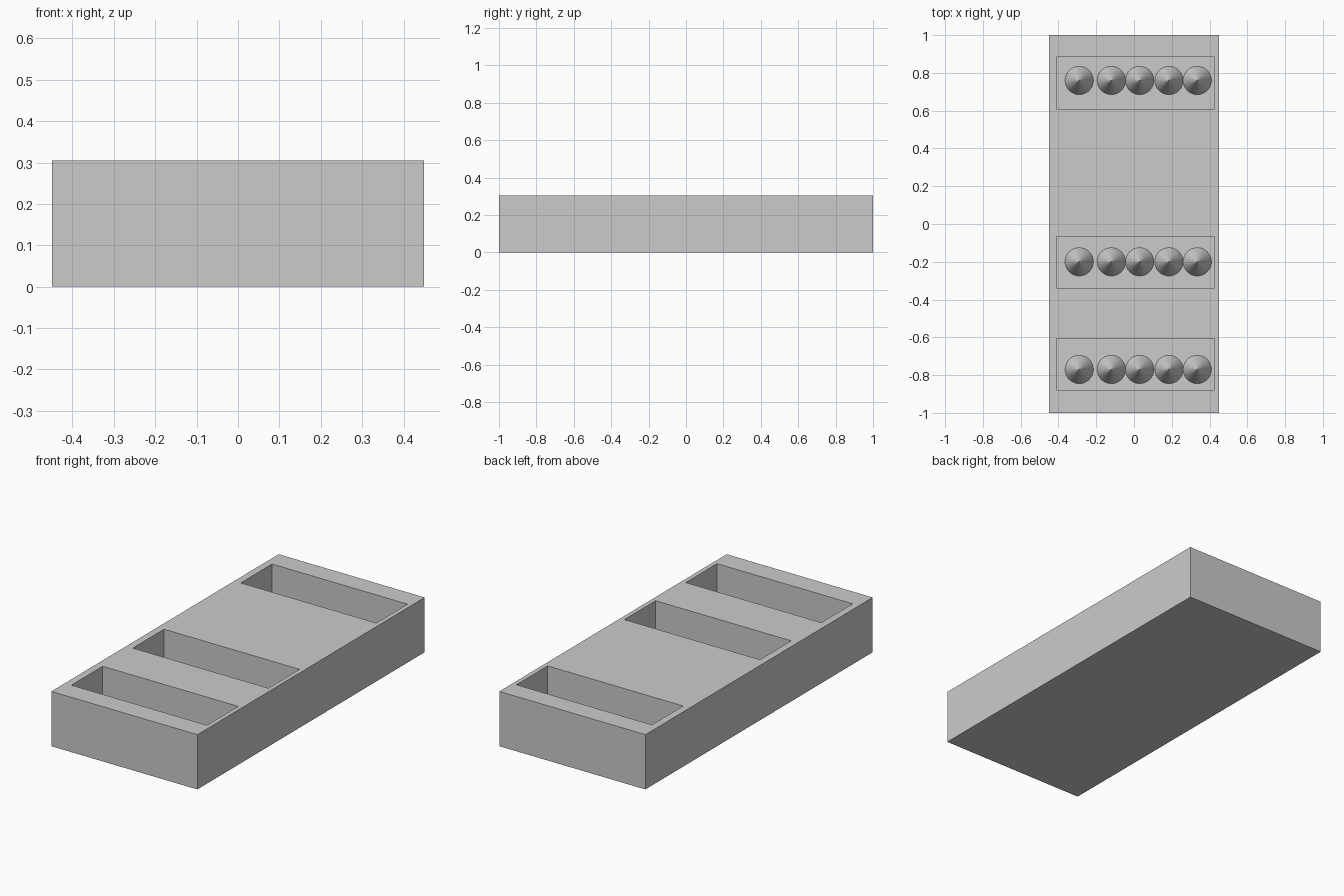
import bpy

if "Cube" in bpy.data.objects:
    bpy.data.objects.remove(bpy.data.objects["Cube"])

TOP, FLOOR = 0.305, 0.05
POCKET_X = (-0.41, 0.425)
POCKETS = [(0.61, 0.885, 0.76), (-0.34, -0.065, -0.20), (-0.88, -0.605, -0.77)]  # y min, y max, spike row y
SPIKE_X = (-0.29, -0.12, 0.03, 0.185, 0.335)
SPIKE_R, SPIKE_H = 0.075, 0.15


def box(name, x, y, z):
    bpy.ops.mesh.primitive_cube_add(size=1, location=(sum(x) / 2, sum(y) / 2, sum(z) / 2))
    ob = bpy.context.object
    ob.name = name
    ob.scale = (x[1] - x[0], y[1] - y[0], z[1] - z[0])
    bpy.ops.object.transform_apply(location=True, rotation=False, scale=True)
    return ob


# Solid block
block = box("block", (-0.45, 0.45), (-1, 1), (0, TOP))

for row, (y0, y1, ys) in enumerate(POCKETS):
    # Pit cut down from the top
    cutter = box("pit_cutter", POCKET_X, (y0, y1), (FLOOR, TOP + 0.1))
    cutter.hide_render = True
    mod = block.modifiers.new("pit", 'BOOLEAN')
    mod.operation = 'DIFFERENCE'
    mod.solver = 'EXACT'
    mod.object = cutter
    bpy.context.view_layer.objects.active = block
    bpy.ops.object.modifier_apply(modifier=mod.name)
    bpy.data.objects.remove(cutter)

    # Row of upright spikes on the pit floor
    for i, x in enumerate(SPIKE_X):
        bpy.ops.mesh.primitive_cone_add(vertices=32, radius1=SPIKE_R, radius2=0, depth=SPIKE_H,
                                        location=(x, ys, FLOOR + SPIKE_H / 2))
        bpy.context.object.name = f"spike_{row + 1}_{i + 1}"
